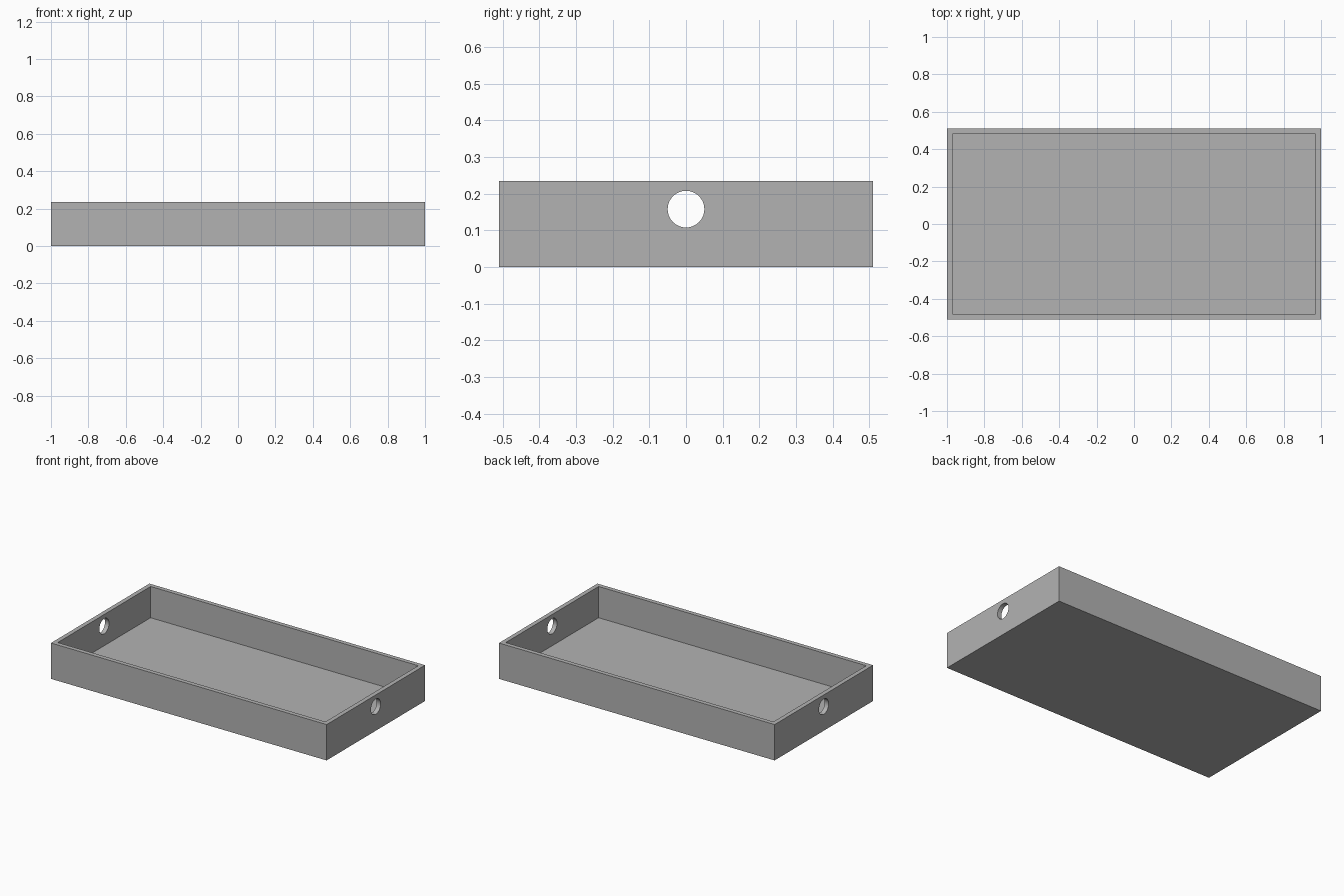
import bpy
from math import pi

LENGTH, WIDTH, HEIGHT = 2.0, 1.02, 0.235
WALL, FLOOR = 0.029, 0.03
HOLE_RADIUS, HOLE_Z = 0.05, 0.158

default_cube = bpy.data.objects.get("Cube")
if default_cube:
    bpy.data.objects.remove(default_cube, do_unlink=True)

# Single plain grey finish
grey = bpy.data.materials.new("plain grey")
grey.use_nodes = True
colour = (0.45, 0.45, 0.45, 1)
grey.diffuse_color = colour
grey.node_tree.nodes["Principled BSDF"].inputs["Base Color"].default_value = colour


def box(name, size, bottom):
    bpy.ops.mesh.primitive_cube_add(size=1, location=(0, 0, bottom + size[2] / 2))
    obj = bpy.context.object
    obj.name = name
    obj.scale = size
    bpy.ops.object.transform_apply(location=True, rotation=False, scale=True)
    obj.data.materials.append(grey)
    return obj


def cut(target, cutter):
    mod = target.modifiers.new(cutter.name, "BOOLEAN")
    mod.operation = "DIFFERENCE"
    mod.solver = "EXACT"
    mod.object = cutter
    bpy.context.view_layer.objects.active = target
    bpy.ops.object.modifier_apply(modifier=mod.name)
    bpy.data.objects.remove(cutter, do_unlink=True)


# Open tray: solid block with its inside hollowed out
tray = box("tray", (LENGTH, WIDTH, HEIGHT), 0)
cavity = box("cavity_cutter", (LENGTH - 2 * WALL, WIDTH - 2 * WALL, HEIGHT), FLOOR)
cut(tray, cavity)

# Round hole through both end walls
bpy.ops.mesh.primitive_cylinder_add(vertices=48, radius=HOLE_RADIUS, depth=LENGTH + 0.2,
                                    location=(0, 0, HOLE_Z), rotation=(0, pi / 2, 0))
hole = bpy.context.object
hole.name = "hole_cutter"
hole.data.materials.append(grey)
cut(tray, hole)

# Smooth hole rims, crisp box edges
bpy.ops.object.select_all(action="DESELECT")
tray.select_set(True)
bpy.context.view_layer.objects.active = tray
bpy.ops.object.shade_smooth_by_angle(angle=pi / 6)
